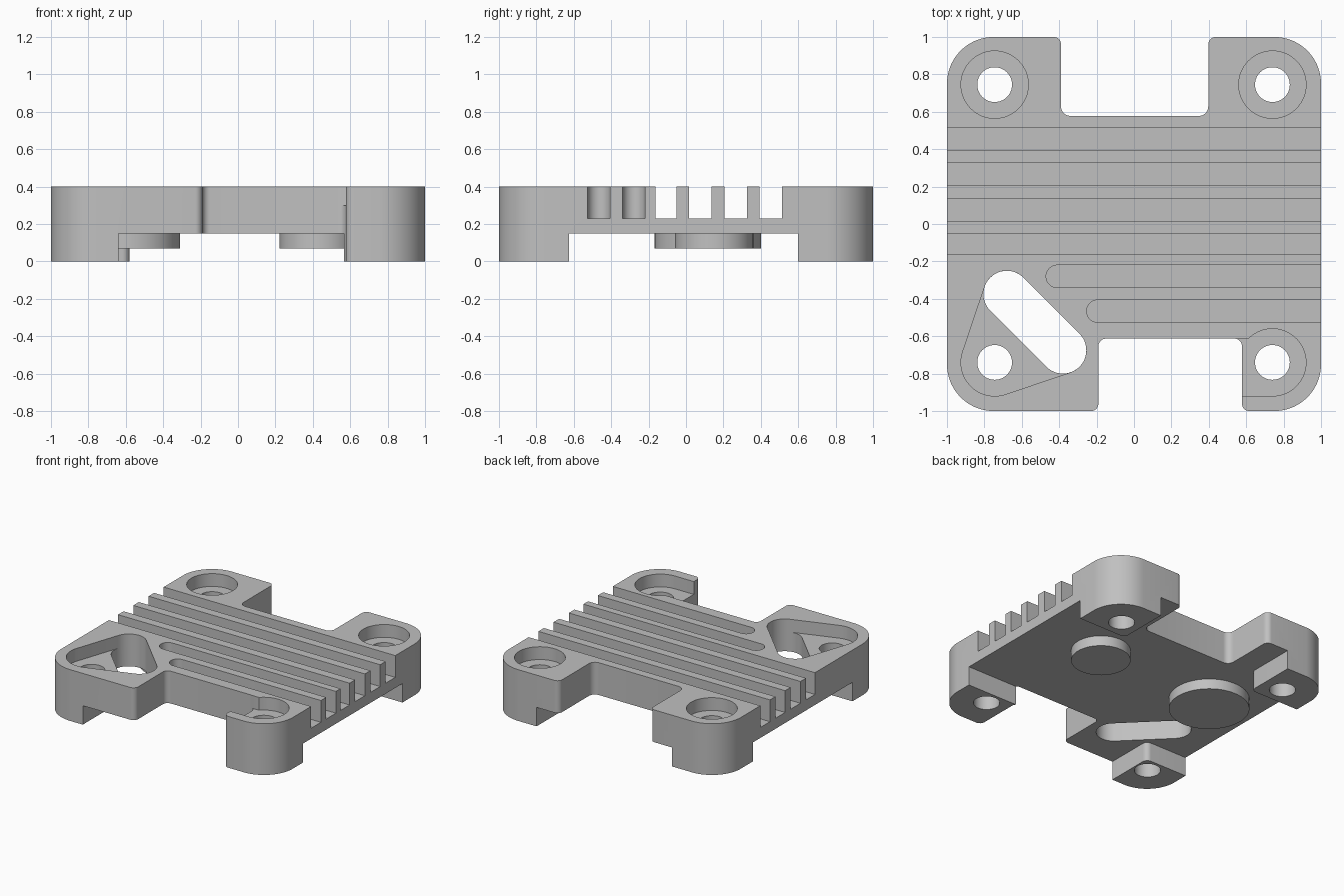
import bpy, bmesh, math
from mathutils import Vector
from mathutils.geometry import convex_hull_2d

if "Cube" in bpy.data.objects:
    bpy.data.objects.remove(bpy.data.objects["Cube"])

grey = bpy.data.materials.new("metal grey")
grey.diffuse_color = (0.53, 0.53, 0.53, 1)
grey.use_nodes = True
grey.node_tree.nodes["Principled BSDF"].inputs["Base Color"].default_value = grey.diffuse_color


def arc(cx, cy, r, a0, a1, n=24):
    return [(cx + r * math.cos(math.radians(a0 + (a1 - a0) * i / n)),
             cy + r * math.sin(math.radians(a0 + (a1 - a0) * i / n))) for i in range(n + 1)]


def circle(cx, cy, r, n=64):
    return arc(cx, cy, r, 0, 360, n)[:-1]


def rect(x0, x1, y0, y1):
    return [(x0, y0), (x1, y0), (x1, y1), (x0, y1)]


def rounded(corners):
    """Polygon from (x, y, fillet radius) corners."""
    out = []
    for i, (x, y, r) in enumerate(corners):
        p = Vector((x, y))
        if r == 0:
            out.append((x, y))
            continue
        a = (Vector(corners[i - 1][:2]) - p).normalized()
        b = (Vector(corners[(i + 1) % len(corners)][:2]) - p).normalized()
        half = a.angle(b) / 2
        c = p + (a + b).normalized() * (r / math.sin(half))
        t = r / math.tan(half)
        s, e = p + a * t - c, p + b * t - c
        a0 = math.atan2(s.y, s.x)
        d = (math.atan2(e.y, e.x) - a0 + math.pi) % (2 * math.pi) - math.pi
        n = 20 if r > 0.1 else 8
        out += arc(c.x, c.y, r, math.degrees(a0), math.degrees(a0 + d), n)
    return out


def prism(name, pts, z0, z1):
    bm = bmesh.new()
    face = bm.faces.new([bm.verts.new((x, y, z0)) for x, y in pts])
    ext = bmesh.ops.extrude_face_region(bm, geom=[face])
    top = [v for v in ext["geom"] if isinstance(v, bmesh.types.BMVert)]
    bmesh.ops.translate(bm, verts=top, vec=(0, 0, z1 - z0))
    bmesh.ops.recalc_face_normals(bm, faces=bm.faces[:])
    me = bpy.data.meshes.new(name)
    bm.to_mesh(me)
    bm.free()
    me.materials.append(grey)
    ob = bpy.data.objects.new(name, me)
    bpy.context.collection.objects.link(ob)
    return ob


def cut(ob, pts, z0, z1):
    tool = prism("cutter", pts, z0, z1)
    tool.hide_render = True
    mod = ob.modifiers.new("cut", 'BOOLEAN')
    mod.operation, mod.solver, mod.object = 'DIFFERENCE', 'EXACT', tool
    bpy.context.view_layer.update()
    new = bpy.data.meshes.new_from_object(ob.evaluated_get(bpy.context.evaluated_depsgraph_get()))
    ob.modifiers.clear()
    ob.data = new
    bpy.data.objects.remove(tool)


# Body outline with rounded corners and the two edge notches
R, f = 0.25, 0.04
body = prism("heat_sink_body", rounded([
    (-1, -1, R), (-0.19, -1, f), (-0.19, -0.613, f), (0.577, -0.613, f), (0.577, -1, f),
    (1, -1, R), (1, 1, R), (0.397, 1, f), (0.397, 0.578, 0.05), (-0.39, 0.578, 0.05),
    (-0.39, 1, f), (-1, 1, R)]), 0, 0.4)

# Underside recess leaving four corner feet
cut(body, rounded([
    (-1.1, -0.625, 0), (-0.64, -0.625, f), (-0.64, -1.1, 0), (0.5, -1.1, 0), (0.5, -0.625, 0),
    (1.1, -0.625, 0), (1.1, 0.6, 0), (0.59, 0.6, f), (0.59, 1.1, 0), (-0.58, 1.1, 0),
    (-0.58, 0.6, f), (-1.1, 0.6, 0)]), -0.1, 0.148)

# Full-length grooves between the fins
for y0, y1 in ((-0.163, -0.052), (0.017, 0.137), (0.205, 0.325), (0.393, 0.512)):
    cut(body, rect(-1.1, 1.1, y0, y1), 0.23, 0.5)

# Round-ended grooves
for x, y in ((-0.41, -0.28), (-0.193, -0.466)):
    cut(body, [(1.1, y + 0.06)] + arc(x, y, 0.06, 90, 270) + [(1.1, y - 0.06)], 0.23, 0.5)

# Screw counterbores; the front right one opens into the notch
for x, y in ((-0.745, 0.745), (0.74, 0.745)):
    cut(body, circle(x, y, 0.18), 0.3, 0.5)
cut(body, [(0.5, -0.92)] + arc(0.74, -0.74, 0.18, -90, 136) + [(0.5, -0.615)], 0.3, 0.5)

# Front left pocket around the hole and the slanted slot
ends = ((-0.68, -0.375), (-0.38, -0.675))
pts = circle(-0.745, -0.74, 0.18) + circle(*ends[0], 0.125) + circle(*ends[1], 0.125)
cut(body, [pts[i] for i in convex_hull_2d([Vector(p) for p in pts])], 0.3, 0.5)
cut(body, arc(*ends[0], 0.125, 45, 225) + arc(*ends[1], 0.125, 225, 405), -0.1, 0.5)

# Screw holes
for x, y in ((-0.745, 0.745), (0.74, 0.745), (0.74, -0.74), (-0.745, -0.74)):
    cut(body, circle(x, y, 0.093, 48), -0.1, 0.5)

# Contact pads below the plate
pads = [prism("large_contact_pad", circle(-0.595, 0.117, 0.285, 80), 0.068, 0.16),
        prism("small_contact_pad", circle(0.432, 0.15, 0.21, 80), 0.068, 0.16)]

bpy.ops.object.select_all(action='DESELECT')
for ob in [body] + pads:
    ob.select_set(True)
    bpy.context.view_layer.objects.active = ob
bpy.ops.object.shade_smooth_by_angle(angle=math.radians(30))
